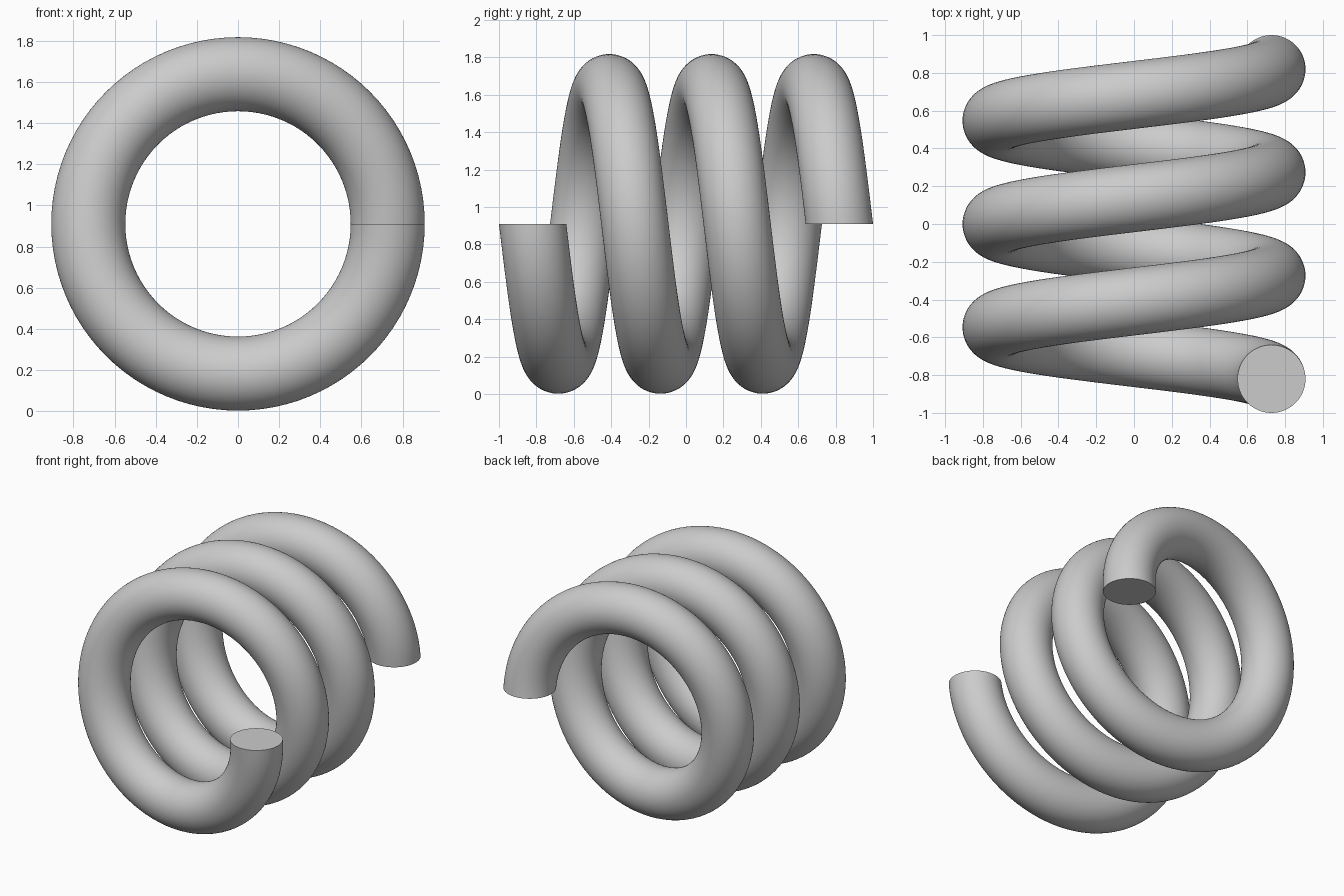
import bpy
import bmesh
import math
from mathutils import Matrix, Vector

default_cube = bpy.data.objects.get("Cube")
if default_cube:
    bpy.data.objects.remove(default_cube, do_unlink=True)

COIL_RADIUS = 0.728
WIRE_RADIUS = 0.18
CENTRE_Z = 0.91
TURNS = 3
STEPS = 96 * TURNS
HALF_LENGTH = 1.0 - WIRE_RADIUS

# Plain grey metal
grey = bpy.data.materials.new("grey")
GREY = (0.6, 0.6, 0.6, 1.0)
grey.use_nodes = True
grey.diffuse_color = GREY
grey.node_tree.nodes["Principled BSDF"].inputs["Base Color"].default_value = GREY

# Round wire section, lying flat at the front end of the coil
bm = bmesh.new()
start = Matrix.Translation((COIL_RADIUS, -HALF_LENGTH, CENTRE_Z))
bmesh.ops.create_circle(bm, segments=64, radius=WIRE_RADIUS, matrix=start)

# Sweep the section round the y axis while it advances to the back
bmesh.ops.spin(bm, geom=bm.edges[:], cent=(0, 0, CENTRE_Z), axis=(0, 1, 0),
               angle=math.tau * TURNS, steps=STEPS,
               dvec=Vector((0, 2 * HALF_LENGTH / STEPS, 0)))

# Flat caps on both wire ends
bmesh.ops.holes_fill(bm, edges=[e for e in bm.edges if e.is_boundary], sides=0)
bmesh.ops.recalc_face_normals(bm, faces=bm.faces[:])

mesh = bpy.data.meshes.new("coil_spring")
bm.to_mesh(mesh)
bm.free()
mesh.materials.append(grey)
spring = bpy.data.objects.new("coil_spring", mesh)
bpy.context.collection.objects.link(spring)

# Smooth wire with crisp cap rims
bpy.context.view_layer.objects.active = spring
spring.select_set(True)
bpy.ops.object.shade_smooth_by_angle(angle=math.radians(40))
